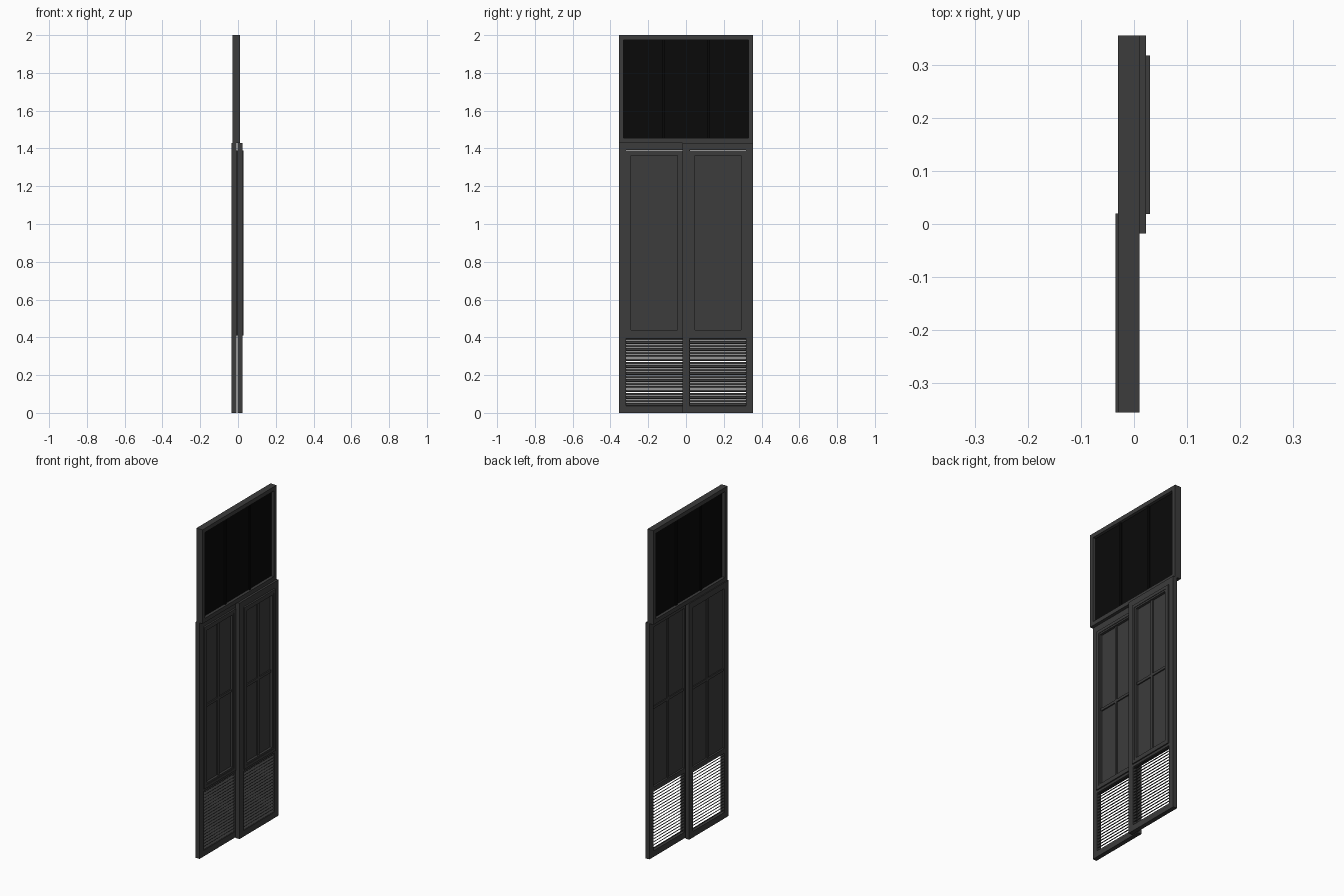
import bpy
import math
from mathutils import Matrix, Vector

default = bpy.data.objects.get("Cube")
if default:
    bpy.data.objects.remove(default, do_unlink=True)


def material(name, rgb):
    mat = bpy.data.materials.new(name)
    mat.use_nodes = True
    colour = (*rgb, 1)
    mat.diffuse_color = colour
    mat.node_tree.nodes["Principled BSDF"].inputs["Base Color"].default_value = colour
    return mat


charcoal = material("charcoal paint", (0.045, 0.045, 0.045))
black = material("black glass", (0.003, 0.003, 0.003))


def box_geometry(x, y, z, tilt=0):
    """Corners and faces of a box given (min, max) spans, tilted about its y axis."""
    centre = Vector((sum(x), sum(y), sum(z))) / 2
    half = Vector((x[1] - x[0], y[1] - y[0], z[1] - z[0])) / 2
    turn = Matrix.Rotation(tilt, 3, 'Y')
    corners = [centre + turn @ Vector((half.x * i, half.y * j, half.z * k))
               for i in (-1, 1) for j in (-1, 1) for k in (-1, 1)]
    faces = [(0, 1, 3, 2), (4, 6, 7, 5), (0, 4, 5, 1),
             (2, 3, 7, 6), (0, 2, 6, 4), (1, 5, 7, 3)]
    return corners, faces


def build(name, boxes, mat):
    verts, faces = [], []
    for box in boxes:
        corners, quads = box_geometry(*box)
        faces += [[i + len(verts) for i in quad] for quad in quads]
        verts += corners
    mesh = bpy.data.meshes.new(name)
    mesh.from_pydata(verts, [], faces)
    mesh.materials.append(mat)
    obj = bpy.data.objects.new(name, mesh)
    bpy.context.collection.objects.link(obj)
    return obj


def frame(x, y, z, width):
    """Four bars around a rectangle: two full-height stiles, two rails."""
    inner = (y[0] + width, y[1] - width)
    return [(x, (y[0], inner[0]), z), (x, (inner[1], y[1]), z),
            (x, inner, (z[0], z[0] + width)), (x, inner, (z[1] - width, z[1]))]


def shrink(span, amount):
    return (span[0] + amount, span[1] - amount)


def door(side, x, y):
    stile = 0.037
    opening = shrink(y, stile)
    glazing, vent = (0.41, 1.39), (0.035, 0.4)
    middle = sum(x) / 2

    # Stiles, rails and the lock rail between glazing and vent
    build(side + "_door_frame", frame(x, y, (0, 1.43), stile)
          + [(x, opening, (0.395, 0.425))], charcoal)

    # Stepped moulding on the outer face
    build(side + "_door_moulding",
          frame((x[1] - 0.012, x[1] + 0.007), opening, glazing, 0.018)
          + frame((x[1] - 0.012, x[1] + 0.004), shrink(opening, 0.018),
                  shrink(glazing, 0.018), 0.010), charcoal)

    # Pane with crossed glazing bars
    build(side + "_door_pane", [((middle - 0.002, middle + 0.002), opening, glazing)], charcoal)
    bars = (x[0] + 0.006, x[1] - 0.004)
    cy, cz = sum(y) / 2, sum(glazing) / 2
    build(side + "_door_glazing_bars",
          [(bars, (cy - 0.008, cy + 0.008), glazing),
           (bars, opening, (cz - 0.008, cz + 0.008))], charcoal)

    # Tilted louvre slats
    count = 20
    pitch = (vent[1] - vent[0]) / count
    slats = []
    for i in range(count):
        z = vent[0] + pitch * (i + 0.5)
        slats.append(((middle - 0.011, middle + 0.011), opening,
                      (z - 0.0015, z + 0.0015), math.radians(35)))
    build(side + "_door_louvres", slats, charcoal)


# Two overlapping sliding doors
door("front", (-0.035, -0.009), (-0.355, 0.02))
door("rear", (-0.003, 0.023), (-0.018, 0.355))

# Transom above the doors
depth, width, height = (-0.03, 0.01), (-0.355, 0.355), (1.43, 2.0)
build("transom_frame", frame(depth, width, height, 0.025), charcoal)
opening, glazing = shrink(width, 0.025), shrink(height, 0.025)
build("transom_pane", [((-0.012, -0.008), opening, glazing)], black)
build("transom_bars", [((-0.02, 0.0), (y - 0.007, y + 0.007), glazing)
                       for y in (-0.117, 0.117)], black)
